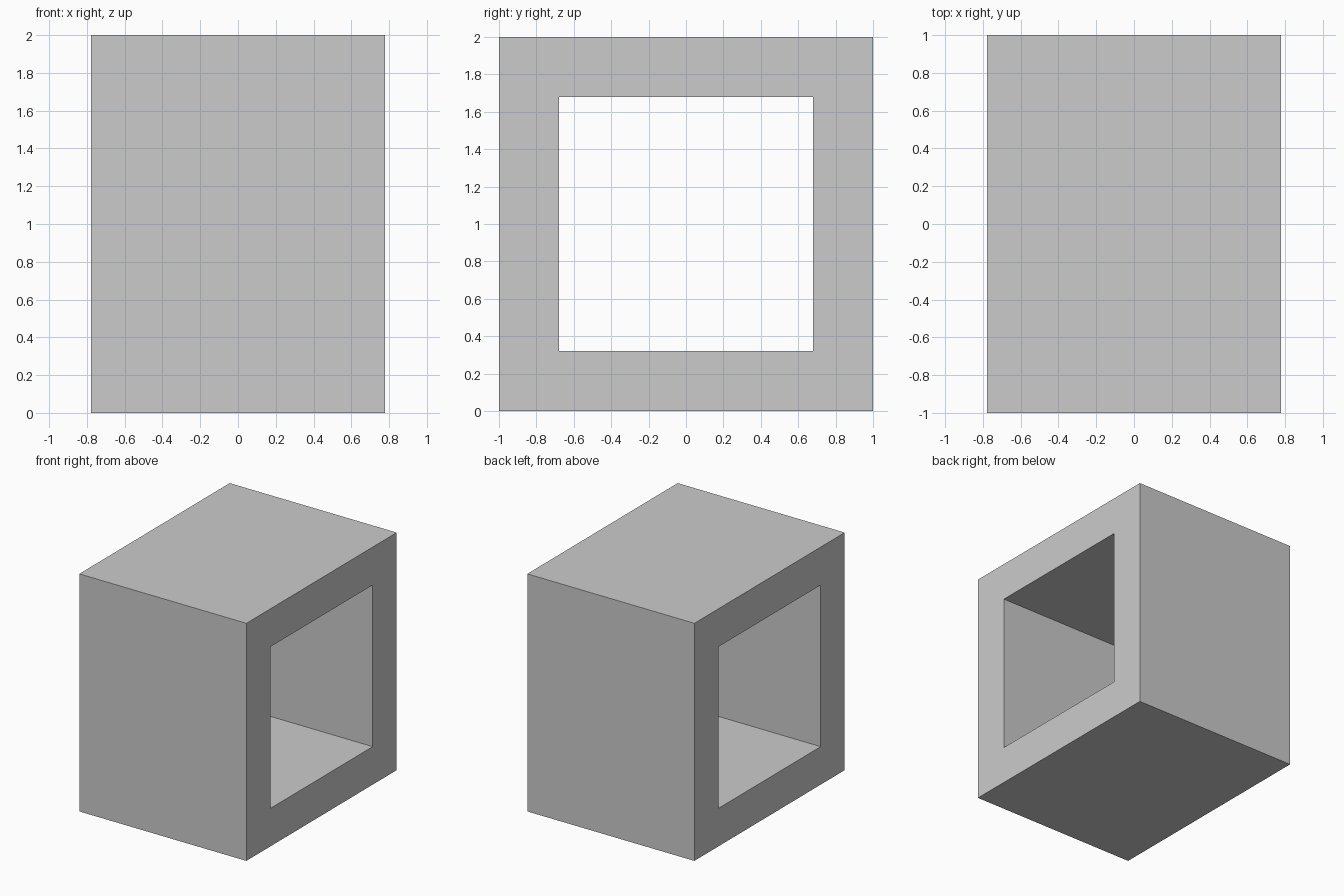
import bpy
import bmesh

if "Cube" in bpy.data.objects:
    bpy.data.objects.remove(bpy.data.objects["Cube"])

HALF_X = 0.778   # half depth of the tube along x
OUTER = 1.0      # half size of the outer square
INNER = 0.68     # half size of the opening


def square_ring(bm, half, x):
    """Four corners of a square in the YZ plane, centred at z = 1."""
    return [bm.verts.new((x, sy * half, 1 + sz * half))
            for sy, sz in ((-1, -1), (1, -1), (1, 1), (-1, 1))]


# Square frame: outer and inner loops at both ends, bridged all round
bm = bmesh.new()
rings = [square_ring(bm, half, x) for half, x in
         ((OUTER, -HALF_X), (OUTER, HALF_X), (INNER, HALF_X), (INNER, -HALF_X))]
for a, b in zip(rings, rings[1:] + rings[:1]):
    for i in range(4):
        j = (i + 1) % 4
        bm.faces.new((a[i], a[j], b[j], b[i]))
bmesh.ops.recalc_face_normals(bm, faces=bm.faces)

mesh = bpy.data.meshes.new("square_frame")
bm.to_mesh(mesh)
bm.free()
bpy.context.collection.objects.link(bpy.data.objects.new("square_frame", mesh))
